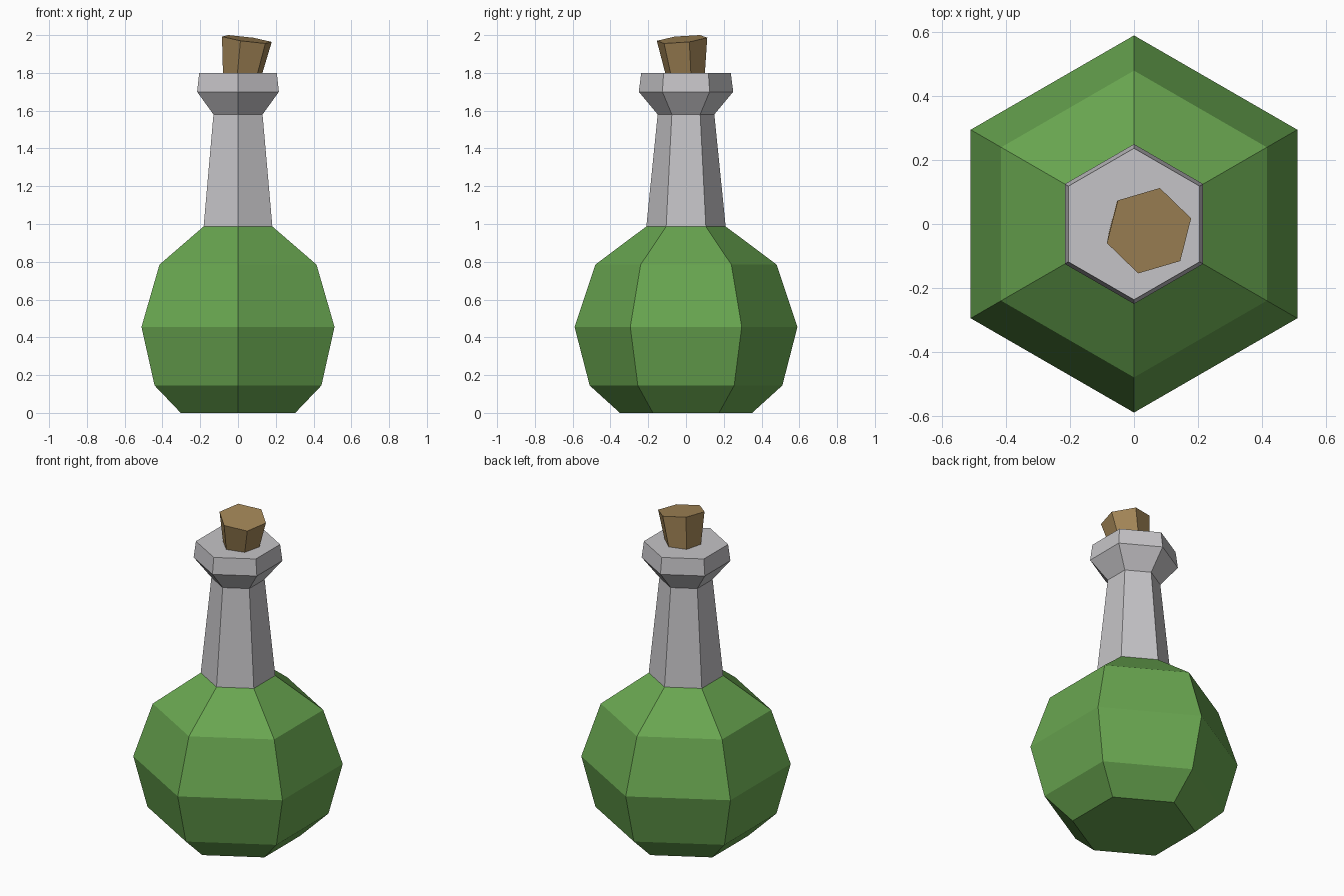
import bpy, bmesh, math
from mathutils import Vector, Matrix

if "Cube" in bpy.data.objects:
    bpy.data.objects.remove(bpy.data.objects["Cube"])


def material(name, rgb):
    m = bpy.data.materials.new(name)
    m.diffuse_color = (*rgb, 1)
    m.use_nodes = True
    m.node_tree.nodes["Principled BSDF"].inputs["Base Color"].default_value = m.diffuse_color
    return m


def hex_lathe(name, profile, mat, turn=90, cap_bottom=True, cap_top=True, matrix=Matrix()):
    """Six-sided lathe through (radius, z) points."""
    bm = bmesh.new()
    rings = []
    for r, z in profile:
        angles = [math.radians(turn + 60 * i) for i in range(6)]
        rings.append([bm.verts.new((r * math.cos(a), r * math.sin(a), z)) for a in angles])
    for lo, hi in zip(rings, rings[1:]):
        for i in range(6):
            j = (i + 1) % 6
            bm.faces.new((lo[i], lo[j], hi[j], hi[i]))
    if cap_bottom:
        bm.faces.new(rings[0][::-1])
    if cap_top:
        bm.faces.new(rings[-1])
    bm.transform(matrix)
    mesh = bpy.data.meshes.new(name)
    bm.to_mesh(mesh)
    bm.free()
    mesh.materials.append(mat)
    obj = bpy.data.objects.new(name, mesh)
    bpy.context.collection.objects.link(obj)
    return obj


green = material("green liquid", (0.14, 0.38, 0.08))
grey = material("grey glass", (0.56, 0.55, 0.57))
brown = material("cork brown", (0.36, 0.235, 0.095))

# Round bulb filled with green, open where the neck joins
hex_lathe("bulb", [(0.35, 0), (0.51, 0.145), (0.59, 0.455), (0.48, 0.785), (0.21, 0.987)],
          green, cap_top=False)

# Tapered neck with flared lip
hex_lathe("neck", [(0.21, 0.987), (0.15, 1.58), (0.25, 1.70), (0.237, 1.80)],
          grey, cap_bottom=False)

# Tilted cork, wider at the top
axis = Vector((0.135, -0.095, 1)).normalized()
tilt = Vector((0, 0, 1)).rotation_difference(axis).to_matrix().to_4x4()
place = Matrix.Translation((0.047, -0.021, 1.978)) @ tilt
hex_lathe("cork", [(0.098, -0.24), (0.138, 0)], brown, turn=16, matrix=place)
